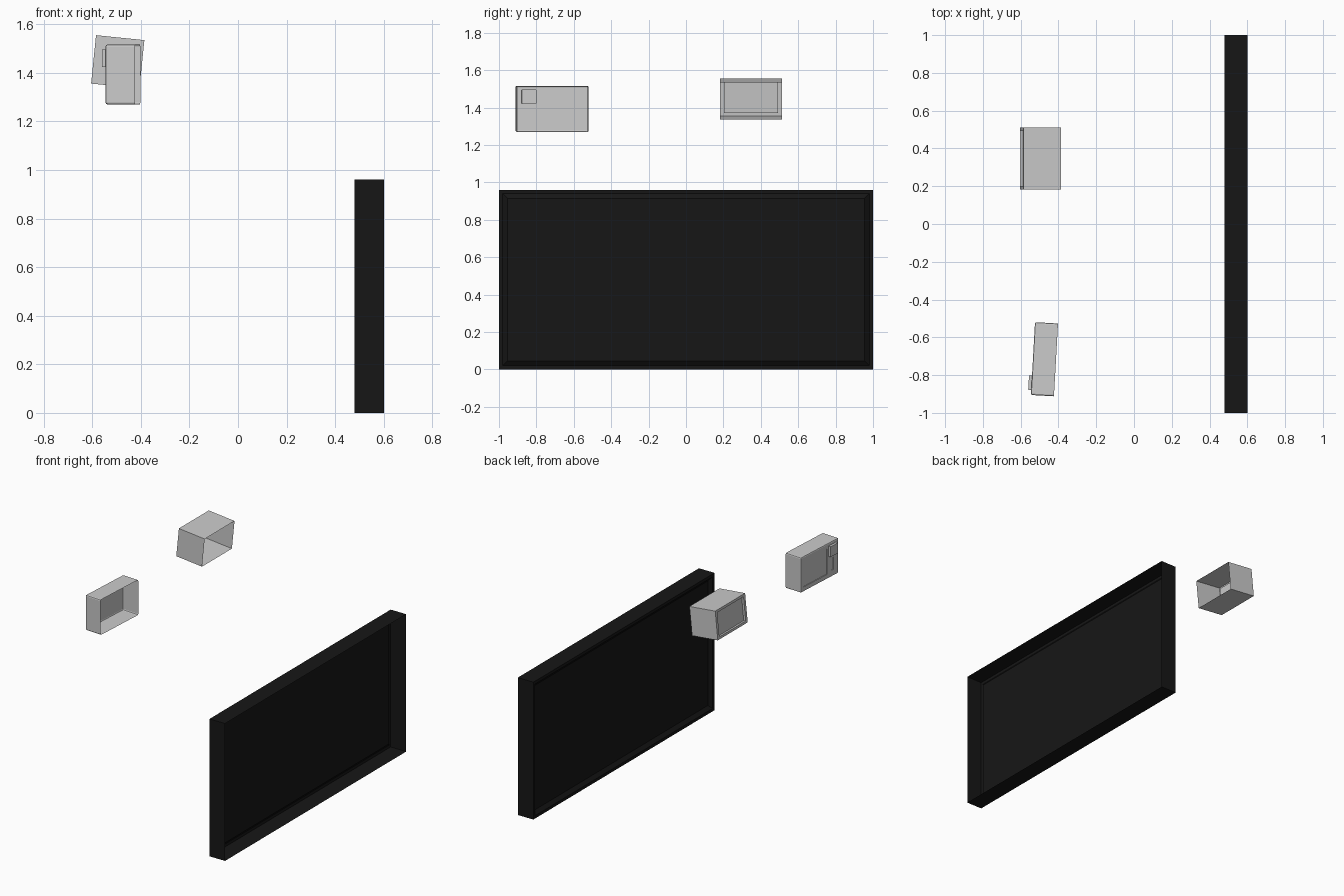
import bpy, bmesh, math

if "Cube" in bpy.data.objects:
    bpy.data.objects.remove(bpy.data.objects["Cube"])

def hollow_case(name, centre, size, pockets, tilt=(0, 0, 0), bevel=0.0, mat=None):
    """Thin shell open on +x. Pockets on the -x face: (y0, y1, z0, z1, depth, taper)."""
    d, w, h = (s / 2 for s in size)
    bm = bmesh.new()

    def quad(*pts):
        return bm.faces.new([bm.verts.new(p) for p in pts])

    # front face as a grid split along the pocket outlines
    ys = sorted({-w, w, *[v for p in pockets for v in p[:2]]})
    zs = sorted({-h, h, *[v for p in pockets for v in p[2:4]]})
    for a, b in zip(ys, ys[1:]):
        for c, e in zip(zs, zs[1:]):
            my, mz = (a + b) / 2, (c + e) / 2
            if not any(p[0] < my < p[1] and p[2] < mz < p[3] for p in pockets):
                quad((-d, a, c), (-d, a, e), (-d, b, e), (-d, b, c))
    # pocket walls and floors
    for y0, y1, z0, z1, dep, t in pockets:
        rim = [(-d, y0, z0), (-d, y0, z1), (-d, y1, z1), (-d, y1, z0)]
        x = -d + dep
        floor = [(x, y0 + t, z0 + t), (x, y0 + t, z1 - t), (x, y1 - t, z1 - t), (x, y1 - t, z0 + t)]
        quad(*floor)
        for i in range(4):
            j = (i + 1) % 4
            quad(rim[i], rim[j], floor[j], floor[i])
    # side, top and bottom walls
    for s in (-1, 1):
        for a, b in zip(zs, zs[1:]):
            quad((-d, s * w, a), (d, s * w, a), (d, s * w, b), (-d, s * w, b))
        for a, b in zip(ys, ys[1:]):
            quad((-d, a, s * h), (d, a, s * h), (d, b, s * h), (-d, b, s * h))
    bmesh.ops.remove_doubles(bm, verts=bm.verts, dist=1e-5)
    bmesh.ops.recalc_face_normals(bm, faces=bm.faces)
    # force outward: the front faces must look towards -x
    bm.normal_update()
    lead = min(bm.faces, key=lambda f: f.calc_center_median().z)
    if lead.normal.z > 0:
        bmesh.ops.reverse_faces(bm, faces=bm.faces)
    if bevel:
        def outer(v):
            return abs(abs(v.co.y) - w) < 1e-5 or abs(abs(v.co.z) - h) < 1e-5
        rims = [e for e in bm.edges if len(e.link_faces) == 2 and all(outer(v) for v in e.verts)
                and e.calc_face_angle(0) > 1]
        bmesh.ops.bevel(bm, geom=rims, offset=bevel, segments=2, profile=0.5, affect='EDGES')
    me = bpy.data.meshes.new(name)
    bm.to_mesh(me)
    bm.free()
    ob = bpy.data.objects.new(name, me)
    ob.location = centre
    ob.rotation_euler = [math.radians(a) for a in tilt]
    bpy.context.collection.objects.link(ob)
    if mat:
        me.materials.append(mat)
    return ob

black = bpy.data.materials.new("black")
black.diffuse_color = (0.008, 0.008, 0.008, 1)
black.use_nodes = True
black.node_tree.nodes["Principled BSDF"].inputs["Base Color"].default_value = black.diffuse_color

# large flat screen with a narrow sloped frame
hollow_case("wide_screen", (0.54, 0, 0.48), (0.12, 2, 0.96),
            [(-0.98, 0.98, -0.46, 0.46, 0.02, 0.025)], mat=black)

# small box set, tipped forward
hollow_case("box_screen", (-0.495, 0.347, 1.445), (0.2, 0.33, 0.2),
            [(-0.145, 0.145, -0.083, 0.083, 0.015, 0)], tilt=(0, 5.8, 0))

# small oven: door window, raised display, button slot
hollow_case("small_oven", (-0.474, -0.716, 1.393), (0.122, 0.386, 0.246),
            [(-0.075, 0.165, -0.09, 0.09, 0.005, 0),
             (-0.166, -0.09, 0.03, 0.102, -0.016, 0),
             (-0.142, -0.118, -0.078, 0.008, 0.005, 0)],
            tilt=(0, 0, -3.2), bevel=0.008)
